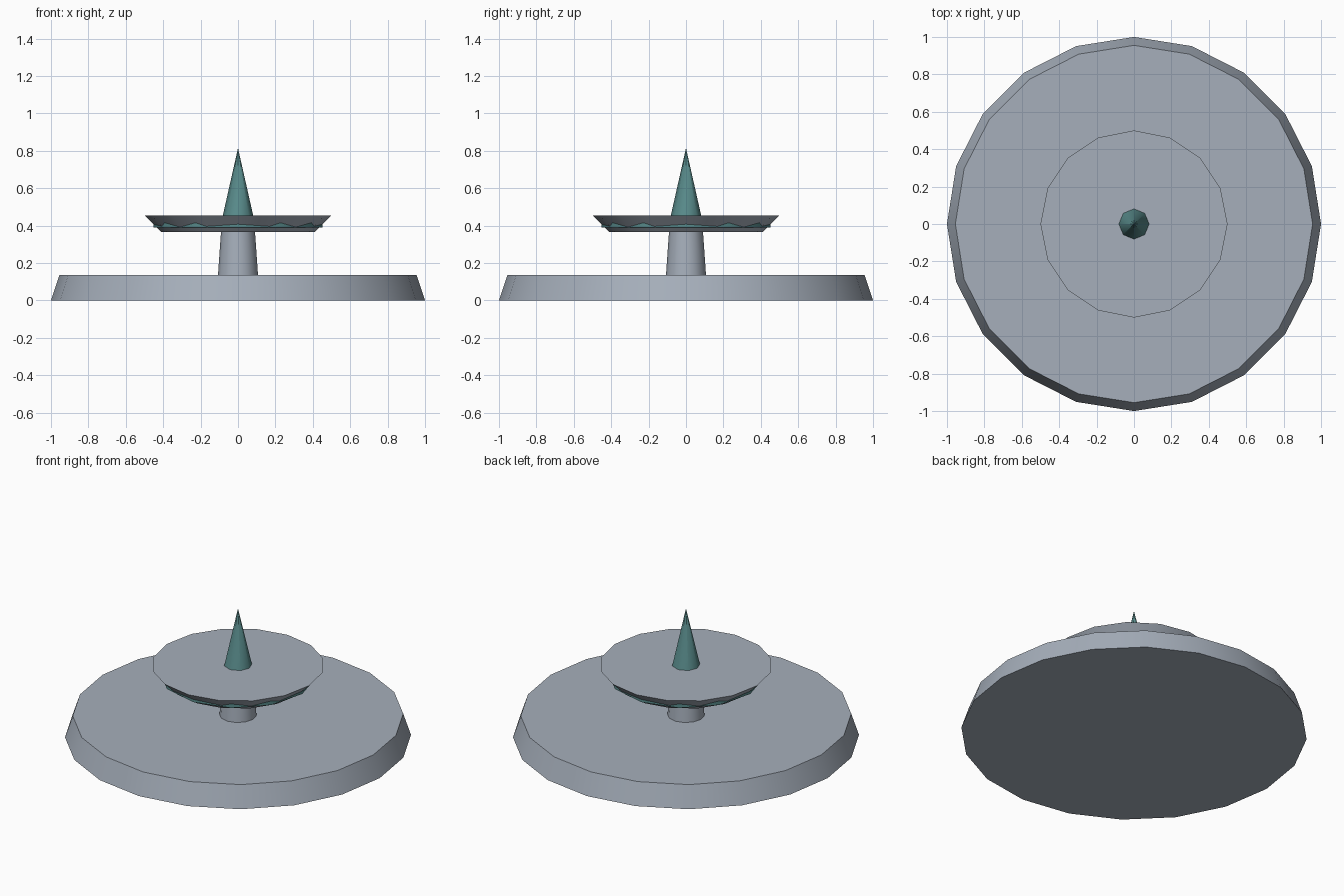
import bpy, math

if "Cube" in bpy.data.objects:
    bpy.data.objects.remove(bpy.data.objects["Cube"])


def material(name, rgb):
    m = bpy.data.materials.new(name)
    m.diffuse_color = (*rgb, 1)
    m.use_nodes = True
    m.node_tree.nodes["Principled BSDF"].inputs["Base Color"].default_value = m.diffuse_color
    return m


stone = material("grey stone", (0.381, 0.429, 0.497))
water = material("teal water", (0.10, 0.262, 0.262))


def frustum(name, sides, r_bottom, r_top, z0, z1, mat, angle):
    """Capped tapered cylinder with a vertex on the +x axis."""
    bpy.ops.mesh.primitive_cone_add(
        vertices=sides, radius1=r_bottom, radius2=r_top,
        depth=z1 - z0, location=(0, 0, (z0 + z1) / 2))
    ob = bpy.context.object
    ob.name = name
    ob.data.materials.append(mat)
    bpy.ops.object.shade_smooth_by_angle(angle=math.radians(angle))
    return ob


# Water disc just under the bowl rim, poking slightly through its sides
frustum("bowl_water", 12, 0.453, 0.453, 0.39, 0.454, water, 35)
# Wide round base
frustum("base", 20, 1.0, 0.955, 0.0, 0.136, stone, 35)
# Column holding the bowl
frustum("column", 12, 0.107, 0.091, 0.136, 0.366, stone, 35)
# Flared bowl
frustum("bowl", 16, 0.411, 0.5, 0.366, 0.455, stone, 35)
# Water jet
frustum("water_jet", 8, 0.081, 0.0005, 0.455, 0.813, water, 55)
